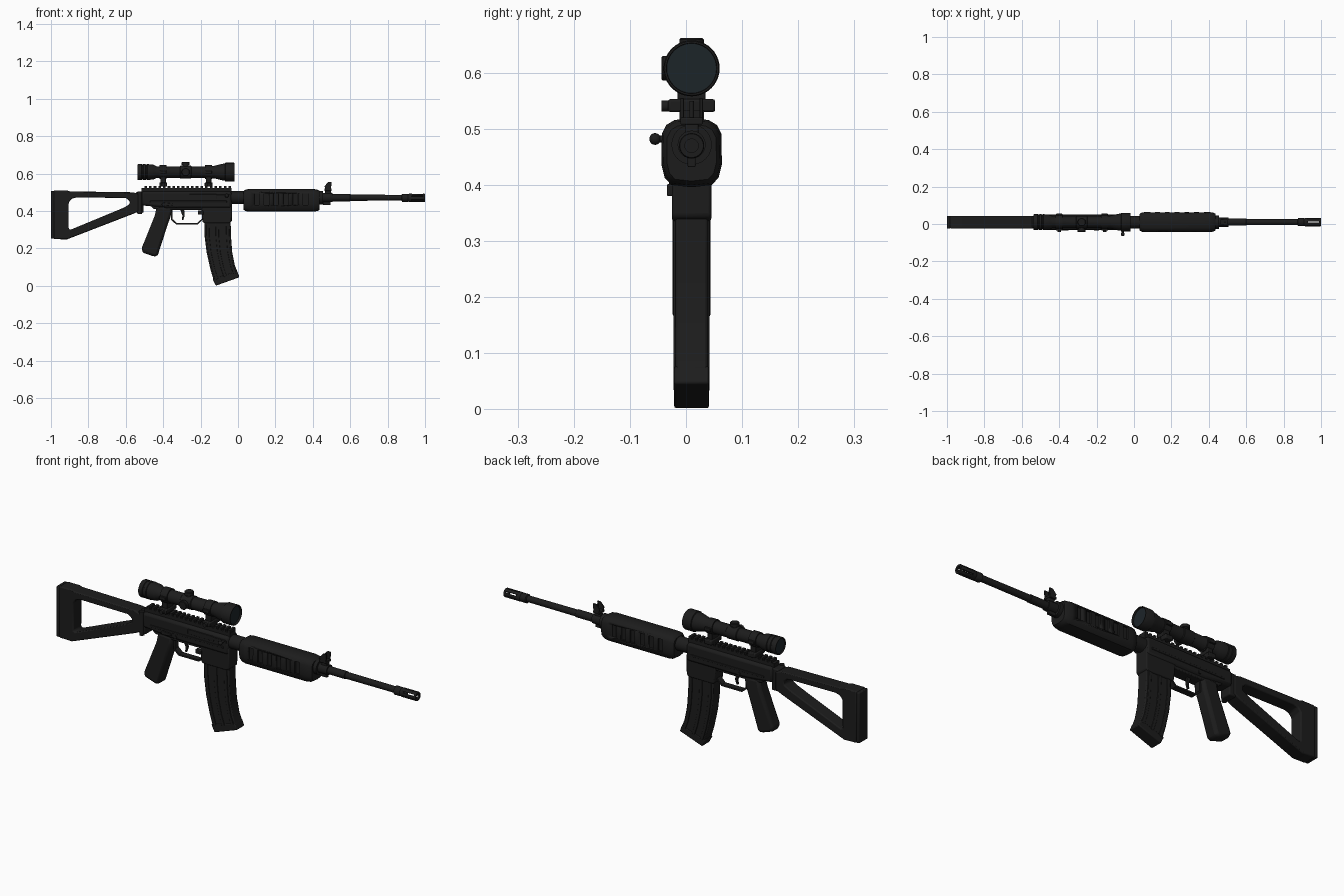
import bpy, bmesh, math
from mathutils import Matrix, Vector

YC = 0.01          # centre plane of the model
BORE = 0.472       # barrel axis height
SCOPE = 0.608      # scope axis height


def material(name, rgb):
    m = bpy.data.materials.new(name)
    m.diffuse_color = (*rgb, 1)
    return m


BLACK = material("black", (0.012, 0.012, 0.012))
GLASS = material("dark_glass", (0.012, 0.018, 0.022))


def finish(name, bm, bevel=0.0, segs=2, mat=BLACK):
    bmesh.ops.recalc_face_normals(bm, faces=bm.faces)
    me = bpy.data.meshes.new(name)
    bm.to_mesh(me)
    bm.free()
    ob = bpy.data.objects.new(name, me)
    bpy.context.collection.objects.link(ob)
    me.materials.append(mat)
    if bevel:
        b = ob.modifiers.new("bevel", 'BEVEL')
        b.width, b.segments, b.limit_method = bevel, segs, 'ANGLE'
        b.angle_limit = math.radians(35)
    bpy.context.view_layer.objects.active = ob
    bpy.ops.object.select_all(action='DESELECT')
    ob.select_set(True)
    bpy.ops.object.shade_smooth_by_angle(angle=math.radians(35))
    return ob


def slab(name, pts, width, bevel=0.0, y=YC):
    """Side profile (x, z) extruded across y."""
    bm = bmesh.new()
    f = bm.faces.new([bm.verts.new((x, y - width / 2, z)) for x, z in pts])
    r = bmesh.ops.extrude_face_region(bm, geom=[f])
    bmesh.ops.translate(bm, vec=(0, width, 0), verts=[v for v in r['geom'] if isinstance(v, bmesh.types.BMVert)])
    return finish(name, bm, bevel)


def box(name, x0, x1, z0, z1, width, bevel=0.0, y=YC):
    return slab(name, [(x0, z0), (x1, z0), (x1, z1), (x0, z1)], width, bevel, y)


def lathe(name, prof, z, n=32, axis='X', x=0.0, y=YC, mat=BLACK):
    """(distance along axis, radius) profile spun round an axis."""
    bm = bmesh.new()
    vs = [bm.verts.new((r, 0, d)) for d, r in prof]
    es = [bm.edges.new(p) for p in zip(vs, vs[1:])]
    bmesh.ops.spin(bm, geom=vs + es, axis=(0, 0, 1), cent=(0, 0, 0), angle=math.tau, steps=n)
    bmesh.ops.remove_doubles(bm, verts=bm.verts, dist=1e-5)
    rot = {'X': Matrix.Rotation(math.pi / 2, 4, 'Y'), 'Y': Matrix.Rotation(math.pi / 2, 4, 'X'), 'Z': Matrix()}[axis]
    bm.transform(Matrix.Translation((x, y, z)) @ rot)
    return finish(name, bm, mat=mat)


def rod(name, a, b, r, z, n=24, **k):
    return lathe(name, [(a, 0), (a, r), (b, r), (b, 0)], z, n, **k)


def cut(ob, boxes):
    """Subtract rotated boxes given as (matrix, size)."""
    bm = bmesh.new()
    for mat, size in boxes:
        bmesh.ops.create_cube(bm, size=1, matrix=mat @ Matrix.Diagonal((*size, 1)))
    cutter = finish(ob.name + "_cutter", bm)
    cutter.hide_render = True
    m = ob.modifiers.new("slots", 'BOOLEAN')
    m.object, m.operation, m.solver = cutter, 'DIFFERENCE', 'EXACT'
    bpy.context.view_layer.objects.active = ob
    for mod in list(ob.modifiers):
        bpy.ops.object.modifier_apply(modifier=mod.name)
    bpy.data.objects.remove(cutter)


# Open triangular stock: outer and inner loops joined into a frame
outer = [(-0.915, 0.248), (-0.56, 0.385), (-0.53, 0.40), (-0.53, 0.49), (-0.56, 0.5), (-0.90, 0.505), (-0.915, 0.51), (-0.985, 0.51), (-0.985, 0.25)]
inner = [(-0.895, 0.30), (-0.61, 0.418), (-0.58, 0.436), (-0.578, 0.452), (-0.6, 0.47), (-0.865, 0.472), (-0.89, 0.465), (-0.905, 0.445), (-0.905, 0.305)]
bm = bmesh.new()
rings = [[bm.verts.new((x, YC + s * 0.034, z)) for x, z in loop]
         for loop, s in ((outer, -1), (outer, 1), (inner, 1), (inner, -1))]
for a, b in zip(rings, rings[1:] + rings[:1]):
    for i in range(9):
        j = (i + 1) % 9
        bm.faces.new((a[i], a[j], b[j], b[i]))
finish("stock_frame", bm, 0.007)
box("butt_pad", -1.0, -0.982, 0.252, 0.507, 0.068, 0.004)
box("stock_hinge", -0.545, -0.505, 0.39, 0.502, 0.06, 0.006)
rod("hinge_pin", 0.385, 0.505, 0.012, 0, axis='Z', x=-0.525, y=YC - 0.028)

# Receiver and magazine well
slab("receiver", [(-0.515, 0.43), (-0.36, 0.415), (-0.195, 0.415), (-0.035, 0.415), (-0.035, 0.505), (-0.515, 0.505)], 0.078, 0.012)
slab("magazine_well", [(-0.2, 0.45), (-0.19, 0.342), (-0.18, 0.335), (-0.045, 0.335), (-0.033, 0.345), (-0.033, 0.45)], 0.07, 0.005)
slab("lower_frame", [(-0.49, 0.45), (-0.45, 0.41), (-0.35, 0.405), (-0.19, 0.405), (-0.19, 0.45)], 0.062, 0.004)
for s in (-1, 1):
    box("receiver_side_rib", -0.47, -0.06, 0.445, 0.455, 0.006, 0.002, YC + s * 0.039)
    rod("receiver_pin", -0.003, 0.003, 0.008, 0.43, 16, axis='Y', x=-0.33, y=YC + s * 0.039)
box("ejection_cover", -0.26, -0.115, 0.466, 0.49, 0.005, 0.002, YC - 0.0395)
box("handle_track", -0.115, -0.045, 0.474, 0.487, 0.005, 0.001, YC - 0.0395)
rod("charging_handle", 0, 0.03, 0.006, 0.482, 16, axis='Y', x=-0.06, y=YC - 0.035)
lathe("charging_knob", [(-0.0105 * math.cos(t * math.pi / 8), 0.0105 * math.sin(t * math.pi / 8)) for t in range(9)],
      0.482, 20, x=-0.06, y=-0.055)
box("magazine_catch", -0.215, -0.185, 0.38, 0.402, 0.02, 0.003, -0.024)
slab("selector_lever", [(-0.41, 0.435), (-0.4, 0.425), (-0.35, 0.43), (-0.35, 0.44), (-0.4, 0.445)], 0.008, 0.002, YC - 0.041)

# Toothed top rail
teeth = [(-0.035, 0.5), (-0.035, 0.522)]
N = 19
for i in range(N):
    x = -0.037 - i * 0.475 / N
    teeth += [(x, 0.522), (x, 0.534), (x - 0.014, 0.534), (x - 0.014, 0.522)]
slab("top_rail", teeth + [(-0.515, 0.522), (-0.515, 0.5)], 0.044)

# Pistol grip, trigger and guard
slab("pistol_grip", [(-0.435, 0.425), (-0.35, 0.42), (-0.362, 0.365), (-0.375, 0.33), (-0.428, 0.166), (-0.442, 0.154), (-0.505, 0.176),
                     (-0.518, 0.194), (-0.445, 0.375)], 0.068, 0.014)
guard = [(-0.357, 0.415), (-0.357, 0.352), (-0.33, 0.327), (-0.215, 0.327), (-0.19, 0.352), (-0.19, 0.362), (-0.218, 0.335),
         (-0.326, 0.335), (-0.349, 0.356), (-0.349, 0.415)]
slab("trigger_guard", guard, 0.03)
slab("trigger", [(-0.31, 0.41), (-0.297, 0.375), (-0.3, 0.352), (-0.293, 0.35), (-0.285, 0.375), (-0.288, 0.41)], 0.012, 0.002)

# Curved magazine: rear edge / front edge stations
rear = [(-0.18, 0.36), (-0.178, 0.26), (-0.168, 0.18), (-0.148, 0.09), (-0.13, 0.03)]
front = [(-0.04, 0.36), (-0.037, 0.26), (-0.031, 0.18), (-0.017, 0.11), (-0.001, 0.07)]


def mag_strip(name, f0, f1, width, bevel):
    mix = lambda f: [tuple(Vector(a).lerp(Vector(b), f)) for a, b in zip(rear, front)]
    slab(name, mix(f0) + mix(f1)[::-1], width, bevel)


mag_strip("magazine_body", 0, 1, 0.058, 0.005)
for f in (0.06, 0.42, 0.82):
    mag_strip("magazine_rib", f, f + 0.12, 0.064, 0.002)
slab("magazine_floor", [(-0.136, 0.037), (-0.118, 0.001), (0.008, 0.046), (-0.004, 0.078)], 0.062, 0.004)

# Barrel group
rod("barrel_trunnion", -0.045, 0.045, 0.034, BORE, 24)
lathe("barrel", [(0.4, 0), (0.4, 0.019), (0.6, 0.019), (0.602, 0.0165), (0.9, 0.0155), (0.9, 0)], BORE - 0.001, 24)
lathe("muzzle_device", [(0.89, 0), (0.875, 0.016), (0.878, 0.022), (0.905, 0.022), (0.91, 0.02), (0.916, 0.0225), (0.997, 0.0225),
                        (1.0, 0.021), (1.0, 0.012), (0.905, 0.012), (0.905, 0)], BORE - 0.002, 30)
muzzle = bpy.data.objects["muzzle_device"]
cut(muzzle, [(Matrix.Translation((0.96, YC, BORE - 0.002)) @ Matrix.Rotation(i * math.pi / 3, 4, 'X') @ Matrix.Translation((0, 0, 0.02)),
              (0.06, 0.006, 0.02)) for i in range(6)])

# Handguard: rounded section lofted with tapered ends, side vents cut in
half = [(0.0, 0.061), (0.03, 0.059), (0.045, 0.05), (0.053, 0.034), (0.054, -0.02), (0.048, -0.044), (0.036, -0.057), (0.0, -0.061)]
section = half + [(-y, z) for y, z in half[-2:0:-1]]
bm = bmesh.new()
loops = [[bm.verts.new((x, YC + y * s, 0.457 + z * s)) for y, z in section]
         for x, s in ((0.03, 0.82), (0.042, 0.95), (0.06, 1), (0.4, 1), (0.425, 0.94), (0.437, 0.82))]
for a, b in zip(loops, loops[1:]):
    for i in range(len(a)):
        j = (i + 1) % len(a)
        bm.faces.new((a[i], a[j], b[j], b[i]))
bm.faces.new(loops[0])
bm.faces.new(loops[-1])
handguard = finish("handguard", bm)
cut(handguard, [(Matrix.Translation((0.10 + i * 0.052, YC + s * 0.054, 0.463)), (0.026, 0.02, 0.062))
                for i in range(6) for s in (-1, 1)])

# Front sight block
rod("gas_block", 0.43, 0.455, 0.036, BORE, 24)
rod("sight_collar", 0.45, 0.505, 0.025, BORE, 24)
box("sight_lug", 0.455, 0.495, 0.432, 0.46, 0.014, 0.002)
slab("sight_tower", [(0.462, 0.48), (0.5, 0.48), (0.497, 0.52), (0.468, 0.52)], 0.024, 0.003)
for s in (-1, 1):
    slab("sight_ear", [(0.47, 0.51), (0.497, 0.51), (0.5, 0.555), (0.482, 0.555), (0.462, 0.532)], 0.006, 0.001, YC + s * 0.017)
box("sight_bridge", 0.462, 0.5, 0.508, 0.52, 0.04, 0.002)
rod("sight_post", 0.515, 0.55, 0.004, 0, 12, axis='Z', x=0.486)

# Scope tube with ocular and objective bells
lathe("scope_tube", [(-0.528, 0), (-0.528, 0.036), (-0.537, 0.038), (-0.537, 0.041), (-0.533, 0.043), (-0.515, 0.043), (-0.513, 0.040), (-0.508, 0.040),
                     (-0.506, 0.043), (-0.494, 0.043), (-0.492, 0.040), (-0.487, 0.040), (-0.485, 0.043), (-0.45, 0.039), (-0.435, 0.031),
                     (-0.16, 0.031), (-0.125, 0.034), (-0.085, 0.044), (-0.07, 0.046), (-0.068, 0.05), (-0.022, 0.05), (-0.018, 0.048),
                     (-0.018, 0.045), (-0.03, 0.044), (-0.03, 0)], SCOPE, 40)
rod("objective_lens", -0.031, -0.027, 0.0445, SCOPE, 40, mat=GLASS)
rod("eyepiece_lens", -0.532, -0.527, 0.0365, SCOPE, 40, mat=GLASS)
lathe("turret_saddle", [(-0.312, 0.03), (-0.308, 0.034), (-0.252, 0.034), (-0.248, 0.03)], SCOPE, 32)
turret = [(0.02, 0), (0.02, 0.016), (0.037, 0.016), (0.037, 0.022), (0.051, 0.022), (0.054, 0.019), (0.054, 0)]
lathe("elevation_turret", turret, SCOPE, 24, axis='Z', x=-0.28)
lathe("windage_turret", turret, SCOPE, 24, axis='Y', x=-0.28)

# Scope rings and clamps
for x in (-0.40, -0.157):
    rod("scope_ring", x - 0.019, x + 0.019, 0.037, SCOPE, 32)
    box("ring_stem", x - 0.015, x + 0.015, 0.54, 0.59, 0.05, 0.003)
    box("rail_clamp", x - 0.021, x + 0.021, 0.53, 0.553, 0.084, 0.004)
    rod("clamp_knob", 0, 0.014, 0.010, 0.541, 16, axis='Y', x=x, y=YC - 0.04)
    for s in (-1, 1):
        box("ring_flange", x - 0.017, x + 0.017, SCOPE - 0.008, SCOPE + 0.008, 0.014, 0.002, YC + s * 0.038)
